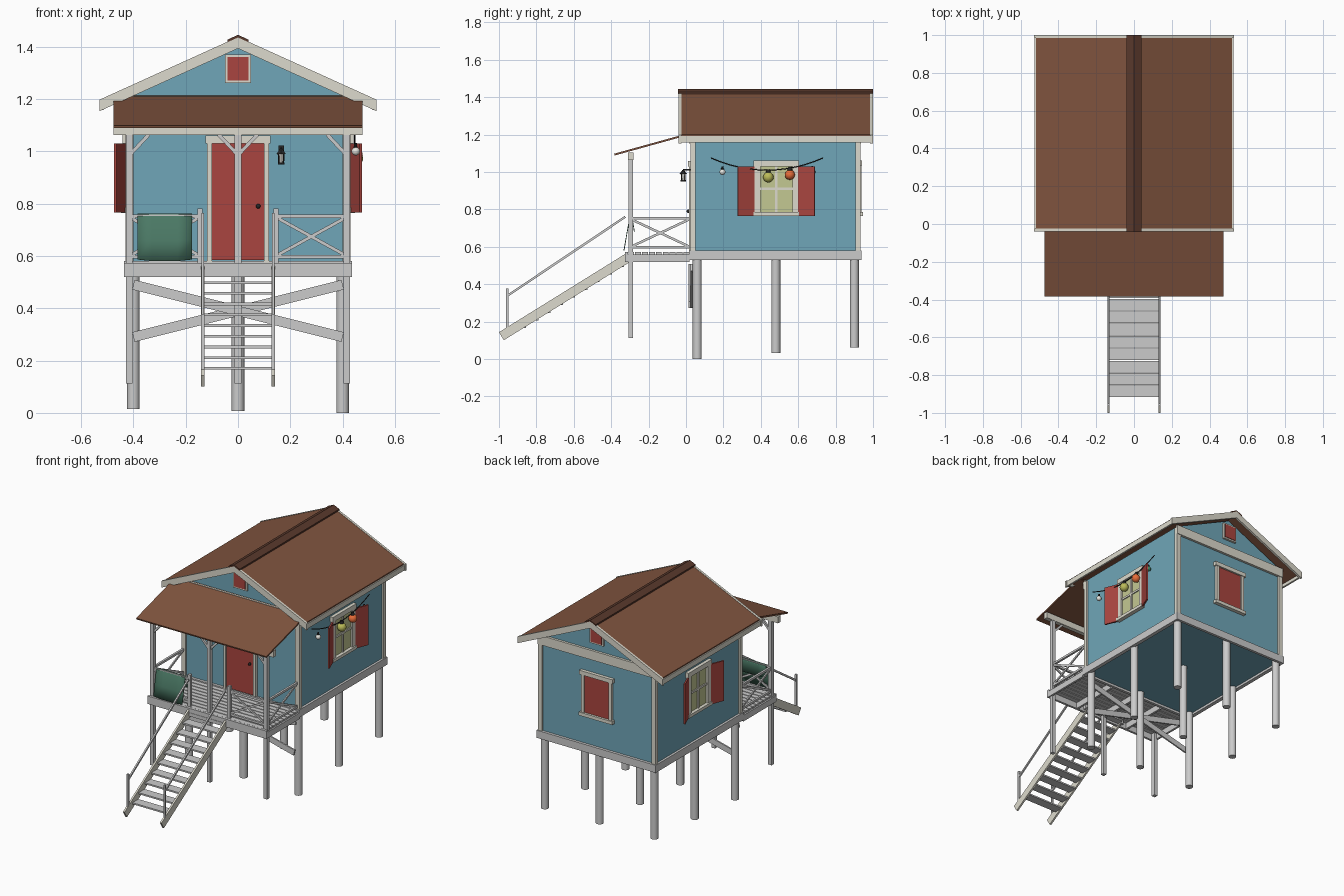
import bpy, bmesh, math
from mathutils import Vector, Matrix

cube = bpy.data.objects.get("Cube")
if cube:
    bpy.data.objects.remove(cube, do_unlink=True)


def material(name, *rgb):
    m = bpy.data.materials.new(name)
    m.use_nodes = True
    m.diffuse_color = (*rgb, 1)
    m.node_tree.nodes["Principled BSDF"].inputs["Base Color"].default_value = (*rgb, 1)
    return m


BLUE = material("blue_paint", 0.16, 0.38, 0.48)
BROWN = material("brown_roofing", 0.22, 0.09, 0.05)
DARK_BROWN = material("ridge_brown", 0.1, 0.04, 0.025)
RED = material("red_paint", 0.4, 0.06, 0.05)
TRIM = material("warm_trim", 0.72, 0.7, 0.61)
GLASS = material("window_glass", 0.55, 0.58, 0.29)
GREEN = material("green_cloth", 0.07, 0.19, 0.13)
BLACK = material("black_metal", 0.02, 0.02, 0.02)
WHITE = material("white_glass", 0.8, 0.8, 0.75)
YELLOW = material("yellow_bulb", 0.5, 0.5, 0.1)
ORANGE = material("orange_bulb", 0.8, 0.15, 0.04)
DARK_GREEN = material("green_bulb", 0.05, 0.25, 0.14)


def finish(name, bm, mat=None, smooth=False):
    mesh = bpy.data.meshes.new(name)
    bmesh.ops.recalc_face_normals(bm, faces=bm.faces)
    bm.to_mesh(mesh)
    bm.free()
    obj = bpy.data.objects.new(name, mesh)
    bpy.context.collection.objects.link(obj)
    if mat:
        mesh.materials.append(mat)
    if smooth:
        bpy.ops.object.select_all(action='DESELECT')
        obj.select_set(True)
        bpy.context.view_layer.objects.active = obj
        bpy.ops.object.shade_smooth_by_angle()
    return obj


def box(name, x, y, z, mat=None):
    """Box from (low, high) ranges on each axis."""
    bm = bmesh.new()
    center = Vector([(a + b) / 2 for a, b in (x, y, z)])
    size = [abs(b - a) for a, b in (x, y, z)]
    bmesh.ops.create_cube(bm, size=1, matrix=Matrix.Translation(center) @ Matrix.Diagonal((*size, 1)))
    return finish(name, bm, mat)


def bar(name, start, end, width, height, mat=None):
    """Board running between two points; width is its horizontal thickness."""
    a, b = Vector(start), Vector(end)
    turn = (b - a).to_track_quat('Y', 'Z').to_matrix().to_4x4()
    size = Matrix.Diagonal((width, (b - a).length, height, 1))
    bm = bmesh.new()
    bmesh.ops.create_cube(bm, size=1, matrix=Matrix.Translation((a + b) / 2) @ turn @ size)
    return finish(name, bm, mat)


def prism(name, profile, y0, y1, mat=None):
    """Extrude an x-z outline along y."""
    bm = bmesh.new()
    face = bm.faces.new([bm.verts.new((x, y0, z)) for x, z in profile])
    out = bmesh.ops.extrude_face_region(bm, geom=[face])
    moved = [v for v in out["geom"] if isinstance(v, bmesh.types.BMVert)]
    bmesh.ops.translate(bm, verts=moved, vec=(0, y1 - y0, 0))
    return finish(name, bm, mat)


def cone(name, x, y, z0, z1, r0, r1, mat=None, sides=20):
    bm = bmesh.new()
    bmesh.ops.create_cone(bm, cap_ends=True, segments=sides, radius1=r0, radius2=r1, depth=z1 - z0,
                          matrix=Matrix.Translation((x, y, (z0 + z1) / 2)))
    return finish(name, bm, mat, True)


def ball(name, center, radius, mat):
    bm = bmesh.new()
    bmesh.ops.create_uvsphere(bm, u_segments=16, v_segments=10, radius=radius,
                              matrix=Matrix.Translation(center))
    return finish(name, bm, mat, True)


def chevron(half, top, drop, slope=0.453):
    """Gable-shaped band outline."""
    low = top - slope * half
    return [(-half, low), (0, top), (half, low), (half, low - drop), (0, top - drop), (-half, low - drop)]


# House body with gables
W = 0.42
prism("house_walls", [(-W, 0.545), (W, 0.545), (W, 1.21), (0, 1.405), (-W, 1.21)], 0.035, 0.92, BLUE)

# Main roof, barge boards, eave boards and ridge cap
prism("main_roof", chevron(0.52, 1.435, 0.022), -0.03, 0.99, BROWN)
for label, y in (("front", -0.04), ("back", 0.985)):
    prism(label + "_barge_board", chevron(0.53, 1.437, 0.044), y, y + 0.015, TRIM)
prism("ridge_cap", chevron(0.04, 1.445, 0.01), -0.042, 1.0, DARK_BROWN)

for s in (1, -1):
    side = "left" if s > 0 else "right"
    box(side + "_eave_board", (s * 0.515, s * 0.527), (-0.03, 0.99), (1.158, 1.192), TRIM)
    box(side + "_sill", (s * 0.41, s * 0.435), (0.015, 0.935), (0.53, 0.58))
    for y in (0.025, 0.905):
        box(side + "_corner_trim", (s * 0.4, s * 0.43), (y, y + 0.027), (0.575, 1.2), TRIM)

    # Side window with open shutters
    face = (s * 0.41, s * 0.425)
    box(side + "_window_glass", face, (0.38, 0.59), (0.78, 1.04), GLASS)
    trim = (s * 0.41, s * 0.438)
    for y in (0.365, 0.57):
        box(side + "_window_jamb", trim, (y, y + 0.032), (0.77, 1.04), TRIM)
    box(side + "_window_header", (s * 0.41, s * 0.442), (0.36, 0.605), (1.03, 1.062), TRIM)
    box(side + "_window_sill", (s * 0.41, s * 0.447), (0.36, 0.605), (0.765, 0.785), TRIM)
    mullion = (s * 0.41, s * 0.432)
    box(side + "_window_mullion", mullion, (0.477, 0.49), (0.78, 1.04), TRIM)
    box(side + "_window_crossbar", mullion, (0.38, 0.59), (0.905, 0.918), TRIM)
    for hinge, tip in ((0.365, 0.277), (0.6, 0.688)):
        bar(side + "_shutter", (s * 0.435, hinge, 0.898), (s * 0.47, tip, 0.898), 0.01, 0.265, RED)

# Front and back trim, gable vents
for label, y, out in (("front", 0.035, -1), ("back", 0.92, 1)):
    box(label + "_sill", (-0.435, 0.435), (y, y + out * 0.018), (0.53, 0.58))
    box(label + "_gable_trim", (-0.43, 0.43), (y, y + out * 0.016), (1.15, 1.212), TRIM)
    box(label + "_vent_frame", (-0.05, 0.05), (y, y + out * 0.014), (1.26, 1.37), TRIM)
    box(label + "_vent_panel", (-0.04, 0.04), (y, y + out * 0.018), (1.27, 1.36), RED)

# Back shutter window
box("back_window_panel", (-0.1, 0.1), (0.915, 0.93), (0.785, 1.04), RED)
for s in (1, -1):
    box("back_window_jamb", (s * 0.09, s * 0.112), (0.915, 0.938), (0.77, 1.04), TRIM)
box("back_window_header", (-0.122, 0.122), (0.915, 0.942), (1.035, 1.062), TRIM)
box("back_window_sill", (-0.122, 0.122), (0.915, 0.945), (0.765, 0.787), TRIM)

# Front door
box("door", (-0.1, 0.1), (0.022, 0.04), (0.585, 1.03), RED)
for s in (1, -1):
    box("door_jamb", (s * 0.1, s * 0.118), (0.015, 0.04), (0.575, 1.04), TRIM)
box("door_header", (-0.125, 0.125), (0.012, 0.04), (1.03, 1.06), TRIM)
ball("door_knob", (0.077, 0.012, 0.79), 0.009, BLACK)

# Round piles on sloping ground
for x in (-0.4, 0, 0.4):
    for y in (0.06, 0.48, 0.9):
        foot = 0.075 * (y - 0.06) + 0.018 * (0.4 - x)
        cone("pile", x, y, foot, 0.55, 0.024, 0.024)
for s in (1, -1):
    bar("cross_brace", (-0.4 * s, 0.024 + 0.006 * s, 0.29), (0.4 * s, 0.024 + 0.006 * s, 0.49), 0.01, 0.038)

# Porch deck
FRONT = -0.295
box("deck_front_rim", (-0.435, 0.435), (-0.325, -0.31), (0.52, 0.572))
for i in range(9):
    y = -0.309 + 0.037 * i
    box("deck_plank", (-0.425, 0.425), (y, y + 0.031), (0.56, 0.572))
for x in (-0.428, -0.2, 0, 0.2, 0.428):
    box("deck_joist", (x - 0.007, x + 0.007), (-0.31, 0.02), (0.52, 0.56))

# Porch posts, beam, braces and roof
P = 0.0125
for x in (-0.415, 0, 0.415):
    box("porch_post", (x - P, x + P), (FRONT - P, FRONT + P), (0.112, 1.08))
    for s in (1, -1):
        if abs(x + s * 0.06) < 0.415:
            bar("post_brace", (x, FRONT, 0.985), (x + s * 0.075, FRONT, 1.065), 0.014, 0.014)
box("porch_beam", (-0.475, 0.475), (FRONT - 0.014, FRONT + 0.014), (1.063, 1.105), TRIM)
bar("porch_roof", (0, -0.383, 1.093), (0, 0.033, 1.208), 0.95, 0.01, BROWN)


# Railings with crossed braces
def railing(a, b):
    for z in (0.752, 0.597):
        bar("rail", (*a, z), (*b, z), 0.014, 0.014)
    for low, high in ((0.6, 0.748), (0.748, 0.6)):
        bar("rail_brace", (*a, low), (*b, high), 0.008, 0.013)


for s in (1, -1):
    railing((s * 0.415, FRONT), (s * 0.415, 0.02))
    railing((s * 0.145, FRONT), (s * 0.415, FRONT))
    box("newel_post", (s * 0.135, s * 0.155), (FRONT - 0.01, FRONT + 0.01), (0.53, 0.782))

# Stairs
for s in (1, -1):
    x = s * 0.135
    bar("stair_stringer", (x, -0.987, 0.122), (x, -0.31, 0.542), 0.012, 0.05, TRIM)
    box("stair_post", (x - 0.006, x + 0.006), (-0.963, -0.95), (0.15, 0.378))
    bar("stair_handrail", (x, -0.957, 0.337), (x, -0.325, 0.76), 0.01, 0.012)
for i in range(10):
    y, z = -0.917 + 0.0655 * i, 0.165 + 0.041 * i
    box("stair_tread", (-0.13, 0.13), (y, y + 0.062), (z, z + 0.01))

# Cloth hung over the front rail
drape = [(-0.333, 0.587), (-0.32, 0.66), (-0.304, 0.75), (-0.295, 0.762), (-0.285, 0.75), (-0.274, 0.68)]
bm = bmesh.new()
rows = [[bm.verts.new((x, y, z - (0.006 if 0 < j < 4 and i == 0 else 0))) for j, x in
         enumerate((-0.385, -0.33, -0.28, -0.23, -0.175))] for i, (y, z) in enumerate(drape)]
for r, q in zip(rows, rows[1:]):
    for j in range(4):
        bm.faces.new((r[j], r[j + 1], q[j + 1], q[j]))
cloth = finish("hanging_cloth", bm, GREEN, True)
cloth.modifiers.new("thickness", 'SOLIDIFY').thickness = 0.004

# Wall lantern
LX, LY = 0.165, -0.015
cone("lantern_base", LX, LY, 0.95, 0.957, 0.014, 0.014, BLACK, 6)
cone("lantern_glass", LX, LY, 0.957, 0.99, 0.009, 0.012, WHITE, 6)
for k in range(4):
    a = math.pi / 4 + k * math.pi / 2
    dx, dy = math.cos(a), math.sin(a)
    bar("lantern_frame", (LX + dx * 0.012, LY + dy * 0.012, 0.955),
        (LX + dx * 0.015, LY + dy * 0.015, 0.992), 0.004, 0.004, BLACK)
cone("lantern_cap", LX, LY, 0.99, 1.01, 0.02, 0.005, BLACK, 6)
bar("lantern_arm", (LX, LY, 1.012), (LX, 0.035, 1.012), 0.006, 0.006, BLACK)
box("lantern_plate", (LX - 0.01, LX + 0.01), (0.028, 0.036), (0.98, 1.022), BLACK)

# String of bulbs along the left wall
wire = bpy.data.curves.new("light_string", 'CURVE')
wire.dimensions = '3D'
wire.bevel_depth = 0.003
wire.bevel_resolution = 1
spline = wire.splines.new('POLY')
spline.points.add(12)
for i, p in enumerate(spline.points):
    t = i / 6 - 1
    p.co = (0.447, 0.433 + 0.3 * t, 1.01 + 0.065 * t * t, 1)
wire.materials.append(BLACK)
bpy.context.collection.objects.link(bpy.data.objects.new("light_string", wire))
for y, z, r, mat in ((0.195, 1.0, 0.016, WHITE), (0.44, 0.972, 0.028, YELLOW),
                     (0.555, 0.985, 0.027, ORANGE), (0.675, 1.0, 0.017, DARK_GREEN)):
    ball("bulb", (0.45, y, z), r, mat)
    cone("bulb_cap", 0.449, y, z + r * 0.8, z + r + 0.014, r * 0.5, r * 0.3, BLACK, 10)
